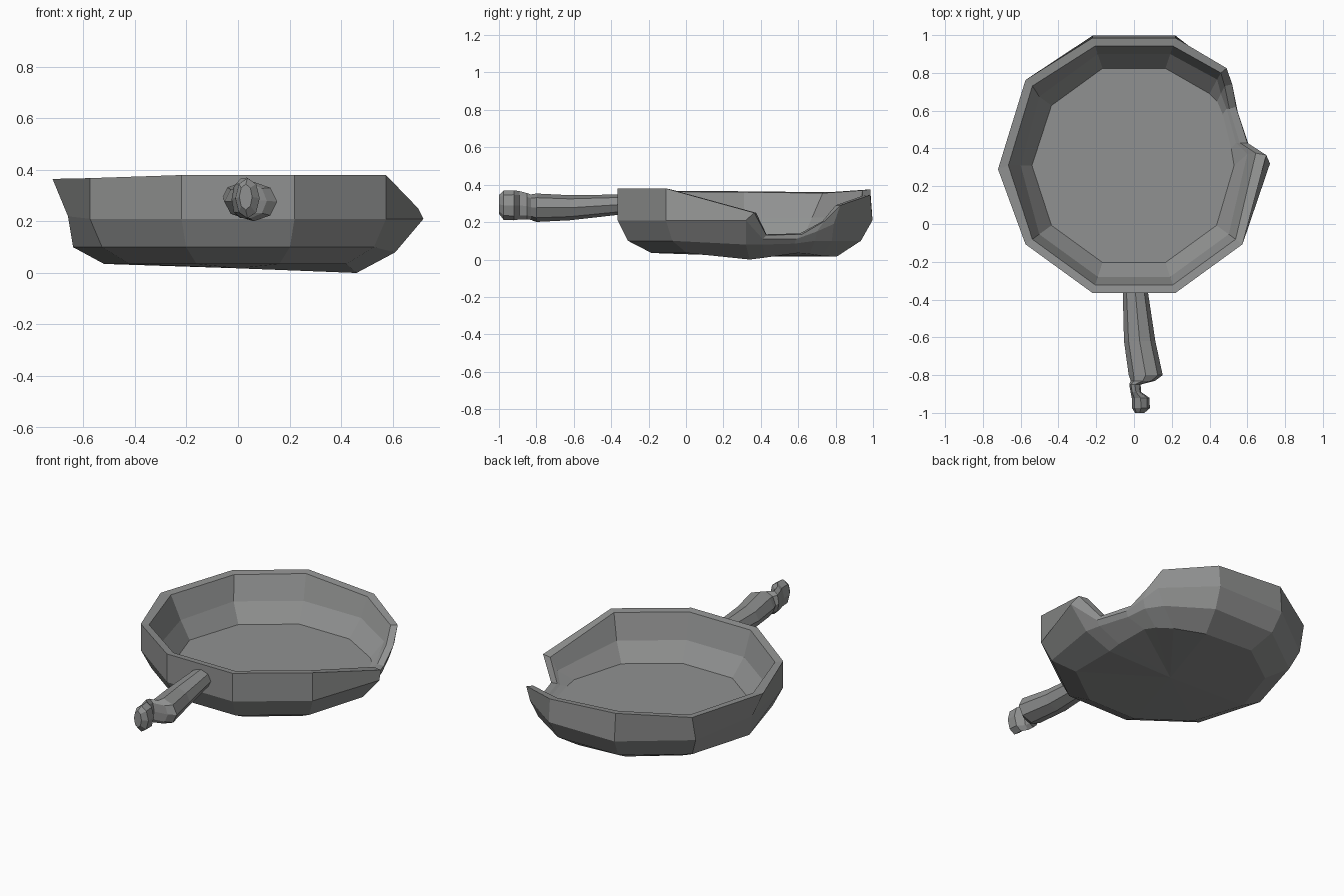
import bpy, bmesh, math
from mathutils import Vector

if "Cube" in bpy.data.objects:
    bpy.data.objects.remove(bpy.data.objects["Cube"])

iron = bpy.data.materials.new("worn_iron_grey")
iron.diffuse_color = (0.28, 0.285, 0.283, 1)
iron.use_nodes = True
iron.node_tree.nodes["Principled BSDF"].inputs["Base Color"].default_value = iron.diffuse_color


def finish(bm, name):
    bmesh.ops.recalc_face_normals(bm, faces=bm.faces)
    me = bpy.data.meshes.new(name)
    bm.to_mesh(me)
    bm.free()
    me.materials.append(iron)
    ob = bpy.data.objects.new(name, me)
    bpy.context.collection.objects.link(ob)
    return ob


# Wall profile: outside from base to rim, then inside from rim to floor
FLOOR = 0.12
profile = [(0.52, 0.035), (0.652, 0.10), (0.71, 0.21), (0.71, 0.38),
           (0.665, 0.375), (0.62, 0.225), (0.54, FLOOR)]


def column(deg):
    a = math.radians(deg)
    return [Vector((r * math.cos(a), 0.31 + r * math.sin(a), z)) for r, z in profile]


def custom(*pts):
    return [Vector(p) for p in pts]


# Ragged bite on the right side, from the front tip round to the back
tip = custom((.46, .34, 0), (.61, .32, .08), (.72, .32, .21), (.70, .365, .25),
             (.645, .375, .25), (.60, .37, .18), (.53, .31, FLOOR))
bite_front = custom((.46, .42, .01), (.59, .41, .08), (.61, .41, .11), (.60, .43, .13),
                    (.56, .43, .135), (.54, .43, .13), (.515, .40, FLOOR))
bite_mid = custom((.43, .60, .035), (.53, .58, .085), (.55, .59, .11), (.54, .62, .135),
                  (.505, .61, .14), (.49, .61, .13), (.47, .58, FLOOR))
bite_back = custom((.40, .66, .03), (.50, .69, .10), (.52, .70, .15), (.52, .74, .205),
                   (.48, .73, .205), (.46, .69, .16), (.44, .65, FLOOR))
bite_end = custom((.33, .73, .02), (.44, .78, .10), (.49, .79, .19), (.49, .825, .29),
                  (.46, .80, .29), (.44, .765, .20), (.40, .69, FLOOR))

columns = [tip, bite_front, bite_mid, bite_back, bite_end]
rim_drop = {72: 0.035, 108: 0.005, 144: 0.02, 180: 0.015, 216: 0.012}
for deg in range(72, 325, 36):
    col = column(deg)
    for i in (3, 4):
        col[i].z -= rim_drop.get(deg, 0)
    if deg in (72, 108):            # back wall bulges slightly
        col[1].y += 0.005
        col[2].y += 0.012
        col[0].z = 0.015 if deg == 72 else 0.03
    if deg == 144:                  # bent rim corner
        col[3].y += 0.035
        col[4].y += 0.03
    if deg == 180:                  # dented left wall
        col[1].x = -0.64
        col[2].x, col[2].z = -0.66, 0.22
        col[3].x, col[3].y = -0.72, 0.29
        col[5].x = -0.60
    columns.append(col)

# Pan bowl
bm = bmesh.new()
rings = [[bm.verts.new(p) for p in c] for c in columns]
n = len(rings)
for i in range(n):
    a, b = rings[i], rings[(i + 1) % n]
    for k in range(len(profile) - 1):
        bm.faces.new((a[k], b[k], b[k + 1], a[k + 1]))
for k, z in ((0, 0.018), (6, FLOOR)):
    centre = bm.verts.new((0, 0.31, z))
    for i in range(n):
        bm.faces.new((rings[i][k], rings[(i + 1) % n][k], centre))
finish(bm, "pan_bowl")

# Chewed handle: stations of y, centre x, centre z, half width, half height
stations = [(-.335, .005, .295, .065, .053), (-.62, .03, .277, .083, .067),
            (-.80, .062, .277, .09, .076), (-.83, .047, .28, .065, .068),
            (-.85, .005, .285, .03, .07), (-.89, .010, .29, .028, .076),
            (-.92, .035, .29, .047, .08), (-.975, .037, .29, .047, .078),
            (-1.0, .03, .295, .025, .05)]
bm = bmesh.new()
sides = 8
loops = []
for y, cx, cz, w, h in stations:
    loops.append([bm.verts.new((cx + w * math.cos(2 * math.pi * s / sides), y,
                                cz + h * math.sin(2 * math.pi * s / sides)))
                  for s in range(sides)])
for a, b in zip(loops, loops[1:]):
    for s in range(sides):
        t = (s + 1) % sides
        bm.faces.new((a[s], a[t], b[t], b[s]))
bm.faces.new(loops[0])
bm.faces.new(loops[-1])
finish(bm, "handle")
